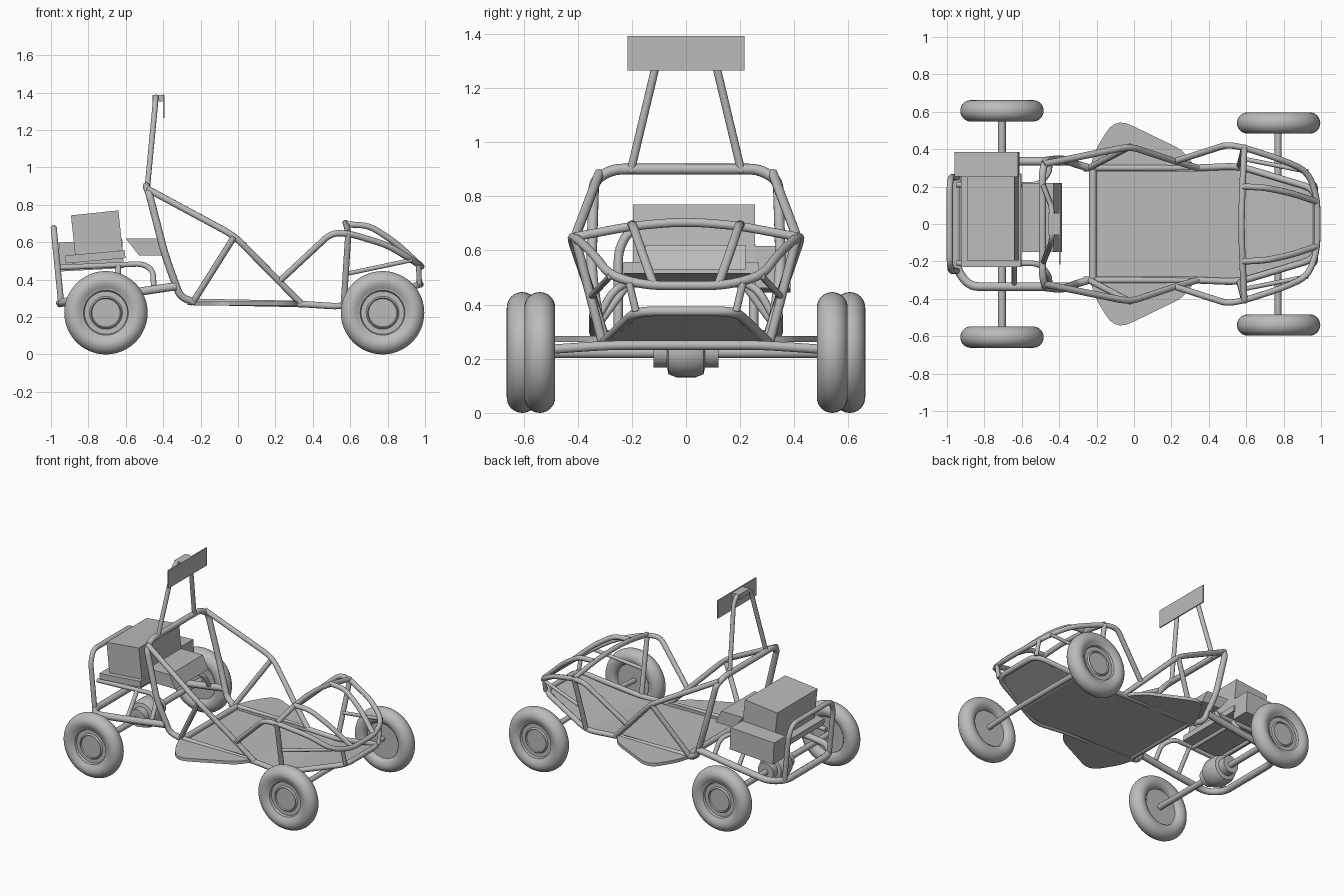
import bpy
import bmesh
import math
from mathutils import Vector, Matrix

cube = bpy.data.objects.get("Cube")
if cube:
    bpy.data.objects.remove(cube, do_unlink=True)

grey = bpy.data.materials.new("plain grey")
grey.use_nodes = True
GREY = (0.5, 0.5, 0.5, 1)
grey.diffuse_color = GREY
grey.node_tree.nodes["Principled BSDF"].inputs["Base Color"].default_value = GREY

SIDES = {"back": 1, "front": -1}


def select(obj):
    bpy.ops.object.select_all(action='DESELECT')
    obj.select_set(True)
    bpy.context.view_layer.objects.active = obj


def finish(name, bm, smooth=True):
    bmesh.ops.recalc_face_normals(bm, faces=bm.faces)
    mesh = bpy.data.meshes.new(name)
    bm.to_mesh(mesh)
    bm.free()
    mesh.materials.append(grey)
    obj = bpy.data.objects.new(name, mesh)
    bpy.context.collection.objects.link(obj)
    if smooth:
        select(obj)
        bpy.ops.object.shade_smooth_by_angle(angle=math.radians(35))
    return obj


def rounded(points, radius):
    """Replace every inner corner of a path by a short arc."""
    pts = [Vector(p) for p in points]
    out = [pts[0]]
    for a, b, c in zip(pts, pts[1:], pts[2:]):
        u, v = a - b, c - b
        d = min(radius, u.length * 0.45, v.length * 0.45)
        p, q = b + u.normalized() * d, b + v.normalized() * d
        for i in range(6):
            t = i / 5
            out.append(p * (1 - t) ** 2 + b * 2 * t * (1 - t) + q * t * t)
    return out + [pts[-1]]


def tube(name, points, r=0.017, corner=0.07):
    curve = bpy.data.curves.new(name, 'CURVE')
    curve.dimensions = '3D'
    curve.bevel_depth = r
    curve.bevel_resolution = 3
    curve.use_fill_caps = True
    path = rounded(points, corner)
    spline = curve.splines.new('POLY')
    spline.points.add(len(path) - 1)
    for sp, p in zip(spline.points, path):
        sp.co = (*p, 1)
    curve.materials.append(grey)
    obj = bpy.data.objects.new(name, curve)
    bpy.context.collection.objects.link(obj)
    select(obj)
    bpy.ops.object.convert(target='MESH')
    bpy.ops.object.shade_smooth_by_angle(angle=math.radians(50))


def pair(name, points, **kw):
    for side, s in SIDES.items():
        tube(f"{name}_{side}", [(x, y * s, z) for x, y, z in points], **kw)


def hoop(name, half, **kw):
    """Tube across the frame from one half given on the +y side."""
    tube(name, half + [(x, -y, z) for x, y, z in reversed(half)], **kw)


def lathe(name, profile, centre, flip=1, steps=48):
    """Spin (radius, offset along y) pairs round a y axis."""
    bm = bmesh.new()
    vs = [bm.verts.new((r, o * flip, 0)) for r, o in profile]
    edges = [bm.edges.new(e) for e in zip(vs, vs[1:])]
    bmesh.ops.spin(bm, geom=vs + edges, cent=(0, 0, 0), axis=(0, 1, 0),
                   angle=math.tau, steps=steps)
    bmesh.ops.remove_doubles(bm, verts=bm.verts, dist=0.0005)
    bmesh.ops.translate(bm, verts=bm.verts, vec=centre)
    finish(name, bm)


def box(name, centre, size, tilt=0):
    bm = bmesh.new()
    bmesh.ops.create_cube(bm, size=1)
    m = (Matrix.Translation(centre) @ Matrix.Rotation(math.radians(tilt), 4, 'Y')
         @ Matrix.Diagonal((*size, 1)))
    bmesh.ops.transform(bm, matrix=m, verts=bm.verts)
    finish(name, bm, smooth=False)


def prism(name, outline, shift):
    bm = bmesh.new()
    face = bm.faces.new([bm.verts.new(p) for p in outline])
    new = bmesh.ops.extrude_face_region(bm, geom=[face])["geom"]
    verts = [v for v in new if isinstance(v, bmesh.types.BMVert)]
    bmesh.ops.translate(bm, verts=verts, vec=shift)
    finish(name, bm, smooth=False)


# Wheels: rounded tyre, stepped rim and recessed disc
R, W = 0.223, 0.057
tyre = []
for i in range(17):
    a = math.pi * i / 16
    tyre.append((R - W + W * math.sin(a), W * math.cos(a)))
wheel = ([(0, 0.028), (0.075, 0.028), (0.08, 0.036), (0.088, 0.026), (0.115, 0.026),
          (0.12, 0.04), (0.13, 0.042), (0.14, 0.05)] + tyre
         + [(0.14, -0.05), (0.13, -0.04), (0.125, -0.02), (0, -0.02)])
for place, x, y in (("rear", -0.706, 0.605), ("nose", 0.773, 0.54)):
    for side, s in SIDES.items():
        lathe(f"{place}_wheel_{side}", wheel, (x, y * s, R), s)

# Axles and differential
tube("rear_axle", [(-0.706, -0.6, R), (-0.706, 0.6, R)], r=0.021)
hoop("nose_axle", [(0.77, 0.53, R + 0.01), (0.77, 0.28, 0.25)], r=0.018)
diff = [(0, 0.12), (0.06, 0.12), (0.06, 0.07), (0.085, 0.065), (0.097, 0.035)]
lathe("differential", diff + [(r, -o) for r, o in reversed(diff)],
      (-0.706, 0, R + 0.005), steps=32)

# Floor pan rising into the nose
bm = bmesh.new()
rows = [[bm.verts.new((x, y * s, z)) for s in (1, -1)] for x, y, z in
        ((-0.24, 0.3, 0.27), (0.33, 0.3, 0.262), (0.56, 0.305, 0.25),
         (0.7, 0.27, 0.275), (0.975, 0.17, 0.375))]
for a, b in zip(rows, rows[1:]):
    bm.faces.new((a[0], a[1], b[1], b[0]))
bmesh.ops.solidify(bm, geom=bm.faces[:], thickness=0.01)
finish("floor_pan", bm, smooth=False)

# Side steps
for side, s in SIDES.items():
    edge = rounded([(-0.24, 0.28, 0.262), (-0.21, 0.39, 0.262), (-0.1, 0.57, 0.262),
                    (0.27, 0.39, 0.262), (0.34, 0.28, 0.262)], 0.1)
    prism(f"side_step_{side}", [(p.x, p.y * s, p.z) for p in edge], (0, 0, 0.022))

# Main roll hoop and lower rails, run together round the nose
hoop("roll_hoop", [(-0.24, 0.3, 0.28), (-0.31, 0.32, 0.31), (-0.39, 0.35, 0.53),
                   (-0.475, 0.34, 0.86), (-0.49, 0.27, 0.9)], r=0.02)
hoop("lower_rail", [(-0.27, 0.3, 0.282), (0.33, 0.3, 0.27), (0.56, 0.31, 0.255),
                    (0.975, 0.185, 0.375)], r=0.018)
hoop("floor_crossbar", [(-0.22, 0.3, 0.28), (-0.22, 0.1, 0.28)], r=0.02)

# Side frame
pair("side_rail", [(-0.485, 0.32, 0.885), (-0.02, 0.415, 0.635),
                   (0.22, 0.335, 0.39), (0.34, 0.3, 0.27)], r=0.018)
pair("side_diagonal", [(-0.02, 0.415, 0.63), (-0.24, 0.3, 0.28)])
hoop("nose_rail", [(0.22, 0.335, 0.39), (0.5, 0.425, 0.65), (0.6, 0.405, 0.645),
                   (0.8, 0.34, 0.585), (0.93, 0.28, 0.505), (0.98, 0.14, 0.47)])

# Nose frame
hoop("nose_arch", [(0.59, 0.41, 0.65), (0.58, 0.2, 0.69), (0.575, 0.05, 0.703)])
pair("nose_inner_rail", [(0.58, 0.2, 0.695), (0.7, 0.195, 0.69),
                         (0.84, 0.165, 0.6), (0.975, 0.12, 0.475)])
pair("nose_upright", [(0.59, 0.41, 0.65), (0.565, 0.31, 0.265)])
pair("nose_brace", [(0.575, 0.35, 0.43), (0.93, 0.28, 0.505)], r=0.012)
pair("bumper_link", [(0.965, 0.21, 0.48), (0.97, 0.185, 0.375)], r=0.014)

# Mast with its sign plate
hoop("mast", [(-0.485, 0.205, 0.89), (-0.443, 0.1, 1.33), (-0.44, 0.07, 1.375)],
     r=0.015, corner=0.05)
box("sign_plate", (-0.397, 0, 1.328), (0.008, 0.432, 0.126))
box("sign_bracket", (-0.427, 0, 1.37), (0.06, 0.12, 0.035))

# Rear subframe
hoop("rear_rail", [(-0.33, 0.335, 0.365), (-0.6, 0.335, 0.325), (-0.88, 0.335, 0.29),
                   (-0.95, 0.24, 0.275)], r=0.023)
hoop("rear_hoop", [(-0.945, 0.25, 0.27), (-0.978, 0.25, 0.6), (-0.985, 0.21, 0.675)])
pair("engine_rail", [(-0.95, 0.21, 0.465), (-0.51, 0.21, 0.485),
                     (-0.455, 0.27, 0.45), (-0.45, 0.32, 0.36)], r=0.015)
pair("engine_post", [(-0.64, 0.21, 0.48), (-0.64, 0.32, 0.33)], r=0.014)
for i, x in enumerate((-0.88, -0.66)):
    hoop(f"engine_crossbar_{i + 1}", [(x, 0.21, 0.475), (x, 0.1, 0.475)], r=0.013)

# Engine block, tray, side box and tank
box("engine_block", (-0.755, 0.03, 0.65), (0.255, 0.45, 0.215), -6)
box("engine_tray", (-0.763, 0.02, 0.522), (0.32, 0.5, 0.042), -5)
box("side_box", (-0.785, 0.32, 0.53), (0.34, 0.13, 0.155), -3)
prism("fuel_tank", [(-0.6, -0.15, 0.62), (-0.43, -0.15, 0.62), (-0.385, -0.15, 0.53),
                    (-0.53, -0.15, 0.53)], (0, 0.37, 0))
